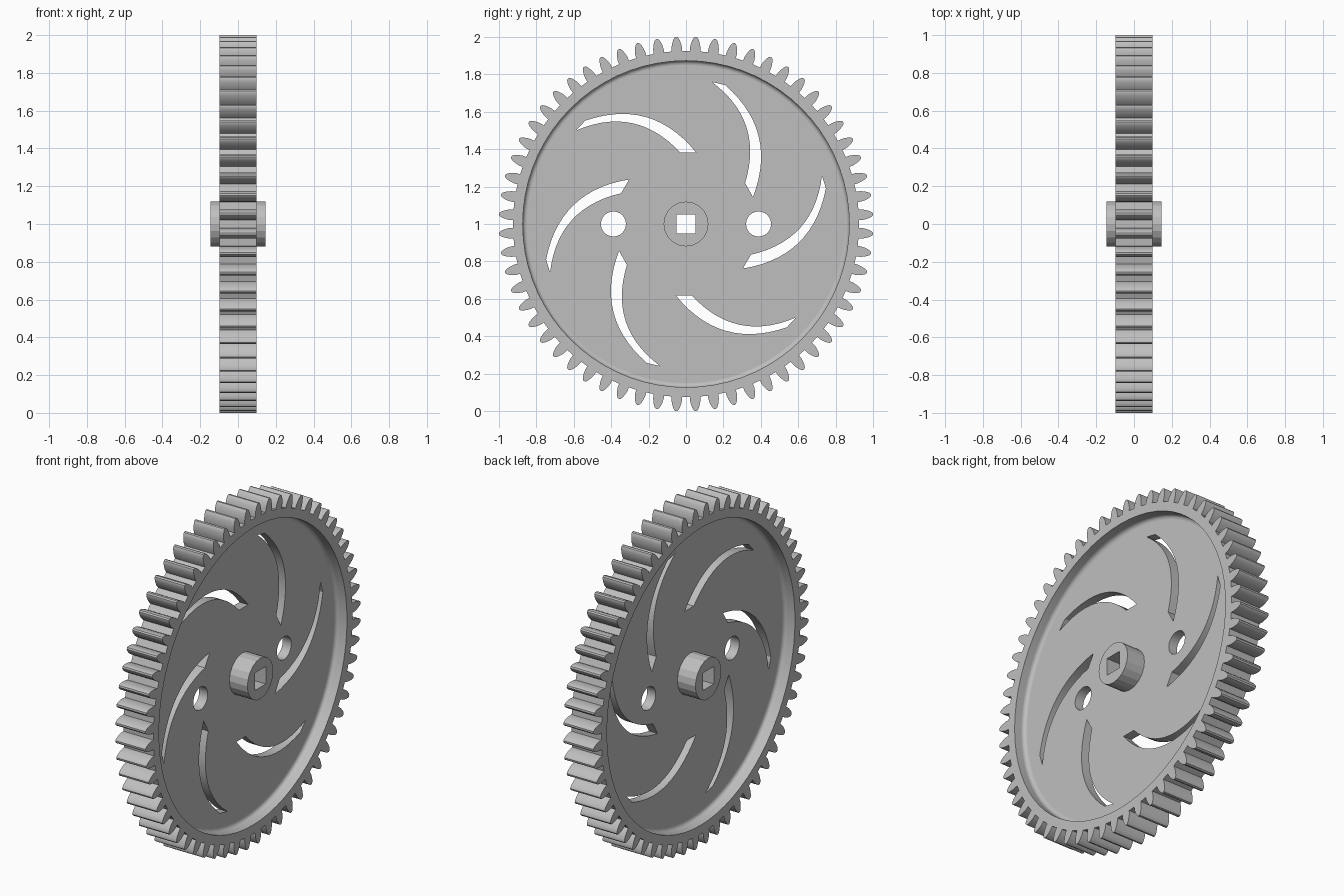
import bpy
import bmesh
from math import sin, cos, pi, radians
from mathutils import Matrix, Vector

if "Cube" in bpy.data.objects:
    bpy.data.objects.remove(bpy.data.objects["Cube"], do_unlink=True)

grey = bpy.data.materials.new("plain grey")
grey.use_nodes = True
grey.diffuse_color = (0.52, 0.52, 0.52, 1)
grey.node_tree.nodes["Principled BSDF"].inputs["Base Color"].default_value = (0.52, 0.52, 0.52, 1)

# Local x, y, z become world y, z, x, with the axle one unit up
TO_WORLD = Matrix(((0, 0, 1, 0), (1, 0, 0, 0), (0, 1, 0, 1), (0, 0, 0, 1)))


def circle(radius, sides, cx=0.0):
    return [(cx + radius * cos(2 * pi * i / sides), radius * sin(2 * pi * i / sides))
            for i in range(sides)]


def turn(points, angle):
    return [(x * cos(angle) - y * sin(angle), x * sin(angle) + y * cos(angle)) for x, y in points]


def bowed(start, end, bulge, steps=14):
    """Points of a shallow bow that swells to the left of start-end."""
    a, b = Vector(start), Vector(end)
    d = (b - a).normalized()
    side = Vector((-d.y, d.x))
    return [tuple(a.lerp(b, i / steps) + side * 4 * bulge * (i / steps) * (1 - i / steps))
            for i in range(steps + 1)]


def finish(mesh, name, smooth):
    mesh.transform(TO_WORLD)
    mesh.materials.clear()
    mesh.materials.append(grey)
    bm = bmesh.new()
    bm.from_mesh(mesh)
    bmesh.ops.remove_doubles(bm, verts=bm.verts, dist=0.00005)
    bmesh.ops.recalc_face_normals(bm, faces=bm.faces)
    for f in bm.faces:
        f.smooth = smooth
        f.material_index = 0
    bm.to_mesh(mesh)
    bm.free()
    if smooth:
        mesh.set_sharp_from_angle(angle=radians(25))
    ob = bpy.data.objects.new(name, mesh)
    bpy.context.collection.objects.link(ob)
    return ob


def plate(name, loops, half, smooth=True):
    """Flat plate from an outline and its holes."""
    cu = bpy.data.curves.new(name, "CURVE")
    cu.dimensions, cu.fill_mode, cu.extrude = "2D", "BOTH", half
    for pts in loops:
        sp = cu.splines.new("POLY")
        sp.points.add(len(pts) - 1)
        for p, (x, y) in zip(sp.points, pts):
            p.co = (x, y, 0, 1)
        sp.use_cyclic_u = True
    tmp = bpy.data.objects.new(name + "_outline", cu)
    bpy.context.collection.objects.link(tmp)
    deps = bpy.context.evaluated_depsgraph_get()
    mesh = bpy.data.meshes.new_from_object(tmp.evaluated_get(deps))
    bpy.data.objects.remove(tmp, do_unlink=True)
    bpy.data.curves.remove(cu)
    mesh.name = name
    return finish(mesh, name, smooth)


# Toothed rim
TEETH = 60
INNER = 0.873
flank = [(0.925, 0.028), (0.945, 0.028), (0.965, 0.024), (0.983, 0.018), (0.996, 0.011), (1.001, 0.005)]
tooth = [(-w, r) for r, w in flank] + [(w, r) for r, w in reversed(flank)]
outline = []
for i in range(TEETH):
    outline += turn(tooth, -(i + 0.5) * 2 * pi / TEETH)
plate("toothed_rim", [outline, circle(INNER, 72)], 0.0975)

# Thin web with six swept slots and two round holes
DISC = 0.028
slot = bowed((0.139, 0.759), (0.316, 0.219), 0.10)
slot += bowed((0.358, 0.144), (0.209, 0.743), -0.108)
web = [circle(INNER + 0.01, 72), circle(0.11, 20)]
web += [turn(slot, i * pi / 3) for i in range(6)]
web += [circle(0.067, 24, cx) for cx in (-0.388, 0.388)]
plate("web_disc", web, DISC)

# Hub with square axle hole
s = 0.051
plate("hub", [circle(0.12, 20), [(-s, -s), (s, -s), (s, s), (-s, s)]], 0.145, smooth=False)

# Rounded fillets where the web meets the rim
R = 0.022
for side, name in ((1, "fillet_left"), (-1, "fillet_right")):
    bm = bmesh.new()
    rings = []
    for k in range(6):
        a = k / 5 * pi / 2
        r, z = INNER - R + R * sin(a), side * (DISC + R - R * cos(a))
        rings.append([bm.verts.new((x, y, z)) for x, y in circle(r, 72)])
    for lo, hi in zip(rings, rings[1:]):
        for i in range(len(lo)):
            j = (i + 1) % len(lo)
            quad = (lo[i], lo[j], hi[j], hi[i])
            bm.faces.new(quad)
    mesh = bpy.data.meshes.new(name)
    bm.to_mesh(mesh)
    bm.free()
    ob = finish(mesh, name, True)
    # Face the open side of the wheel
    if sum(p.normal.x * side for p in ob.data.polygons) < 0:
        ob.data.flip_normals()
